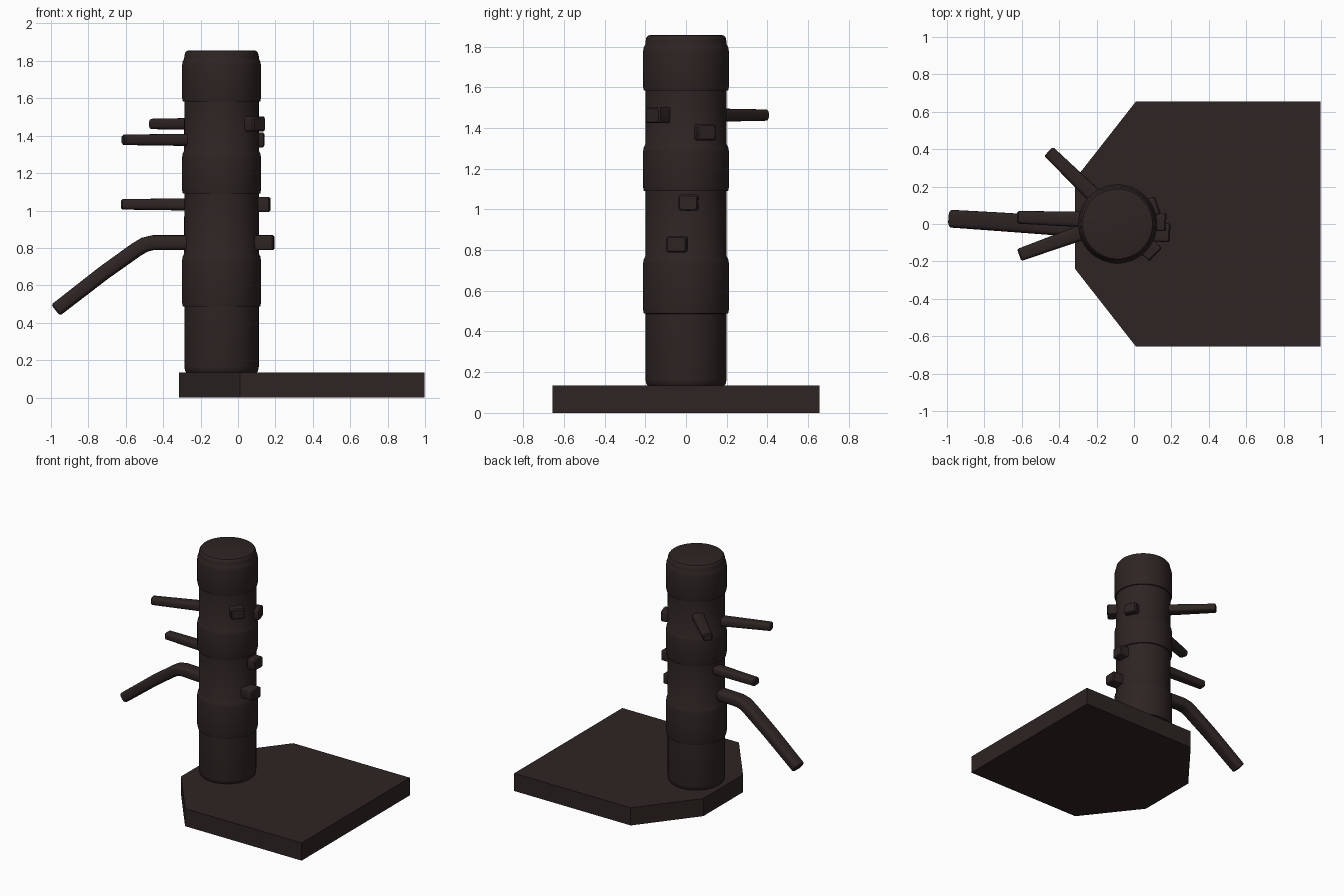
import bpy, bmesh, math
from mathutils import Vector

if "Cube" in bpy.data.objects:
    bpy.data.objects.remove(bpy.data.objects["Cube"])

wood = bpy.data.materials.new("dark_brown_wood")
wood.diffuse_color = (0.027, 0.018, 0.017, 1)
wood.use_nodes = True
wood.node_tree.nodes["Principled BSDF"].inputs["Base Color"].default_value = wood.diffuse_color
CX = -0.088  # post axis


def finish(name, bm, smooth=True):
    bmesh.ops.recalc_face_normals(bm, faces=bm.faces[:])
    me = bpy.data.meshes.new(name)
    bm.to_mesh(me)
    bm.free()
    me.materials.append(wood)
    ob = bpy.data.objects.new(name, me)
    bpy.context.collection.objects.link(ob)
    if smooth:
        bpy.ops.object.select_all(action='DESELECT')
        ob.select_set(True)
        bpy.context.view_layer.objects.active = ob
        bpy.ops.object.shade_smooth_by_angle(angle=math.radians(35))
    return ob


def skin(bm, rings):
    # join consecutive rings of points and cap both ends
    vs = [[bm.verts.new(p) for p in r] for r in rings]
    n = len(vs[0])
    for a, b in zip(vs, vs[1:]):
        for i in range(n):
            j = (i + 1) % n
            bm.faces.new((a[i], a[j], b[j], b[i]))
    bm.faces.new(vs[0])
    bm.faces.new(vs[-1])


def sweep(name, path, square):
    # path of (x, y, z, width, height); square = roundness exponent
    n = 24
    pts = [Vector(p[:3]) for p in path]
    rings = []
    for k, p in enumerate(path):
        a, b = pts[max(k - 1, 0)], pts[min(k + 1, len(pts) - 1)]
        t = (b - a).normalized()
        side = t.cross(Vector((0, 0, 1))).normalized()
        up = side.cross(t)
        ring = []
        for i in range(n):
            c, s = math.cos(math.tau * i / n), math.sin(math.tau * i / n)
            u = math.copysign(abs(c) ** (2 / square), c) * p[3] / 2
            v = math.copysign(abs(s) ** (2 / square), s) * p[4] / 2
            ring.append(pts[k] + side * u + up * v)
        rings.append(ring)
    bm = bmesh.new()
    skin(bm, rings)
    return finish(name, bm)


def capped(points):
    # chamfer the two ends of a path
    def inset(p, q):
        d = (Vector(q[:3]) - Vector(p[:3])).normalized() * 0.008
        inner = tuple(Vector(p[:3]) + d) + (p[3], p[4])
        return (*p[:3], p[3] - 0.014, p[4] - 0.014), inner
    e0, i0 = inset(points[0], points[1])
    e1, i1 = inset(points[-1], points[-2])
    return [e0, i0] + points[1:-1] + [i1, e1]


# base board with clipped front corners
outline = [(-0.315, -0.24), (0.01, -0.655), (0.998, -0.655),
           (0.998, 0.655), (0.01, 0.655), (-0.315, 0.24)]
bm = bmesh.new()
skin(bm, [[(x, y, z) for x, y in outline] for z in (0, 0.135)])
finish("base_board", bm, False)

# turned post with three swollen bands
profile = [(0.185, 0.13), (0.195, 0.142), (0.199, 0.165), (0.199, 0.487)]
for lo, hi in ((0.487, 0.768), (1.09, 1.318), (1.583, 1.81)):
    profile += [(0.207, lo + 0.001), (0.211, lo + 0.02), (0.211, hi - 0.035),
                (0.207, hi - 0.012), (0.200, hi)]
    if hi < 1.8:
        profile += [(0.199, {0.768: 1.09, 1.318: 1.583}[hi])]
profile += [(0.199, 1.825), (0.195, 1.843), (0.187, 1.853), (0.176, 1.856)]
bm = bmesh.new()
skin(bm, [[(CX + r * math.cos(math.tau * i / 64), r * math.sin(math.tau * i / 64), z)
           for i in range(64)] for r, z in profile])
finish("post", bm)

# arms: name, tip (x, y), rear peg end (x, y), height
arms = [("left_upper_arm", (-0.457, 0.388), (0.115, -0.165), 1.463),
        ("right_upper_arm", (-0.614, -0.166), (0.128, 0.102), 1.378),
        ("middle_arm", (-0.625, 0.036), (0.172, 0.010), 1.033)]
for name, tip, peg, z in arms:
    t, e = Vector((*tip, z)), Vector((*peg, z))
    d = (e - t).normalized()
    root = t + d * ((Vector((CX, 0, z)) - t).dot(d))
    sweep(name, capped([(*t, 0.068, 0.056), (*root, 0.09, 0.07)]), 3.5)
    sweep(name + "_peg", capped([(*root, 0.098, 0.08), (*e, 0.098, 0.08)]), 8)

# bent leg and its rear peg
leg = [(-0.974, 0.028, 0.468, 0.095, 0.075), (-0.72, 0.012, 0.665, 0.10, 0.078),
       (-0.545, 0.0, 0.79, 0.102, 0.08), (-0.50, -0.003, 0.817, 0.103, 0.081),
       (-0.455, -0.006, 0.828, 0.104, 0.08), (-0.09, -0.03, 0.828, 0.105, 0.08)]
sweep("leg", capped(leg), 3.5)
sweep("leg_peg", capped([(-0.09, -0.03, 0.828, 0.1, 0.08),
                         (0.193, -0.048, 0.828, 0.1, 0.08)]), 8)
